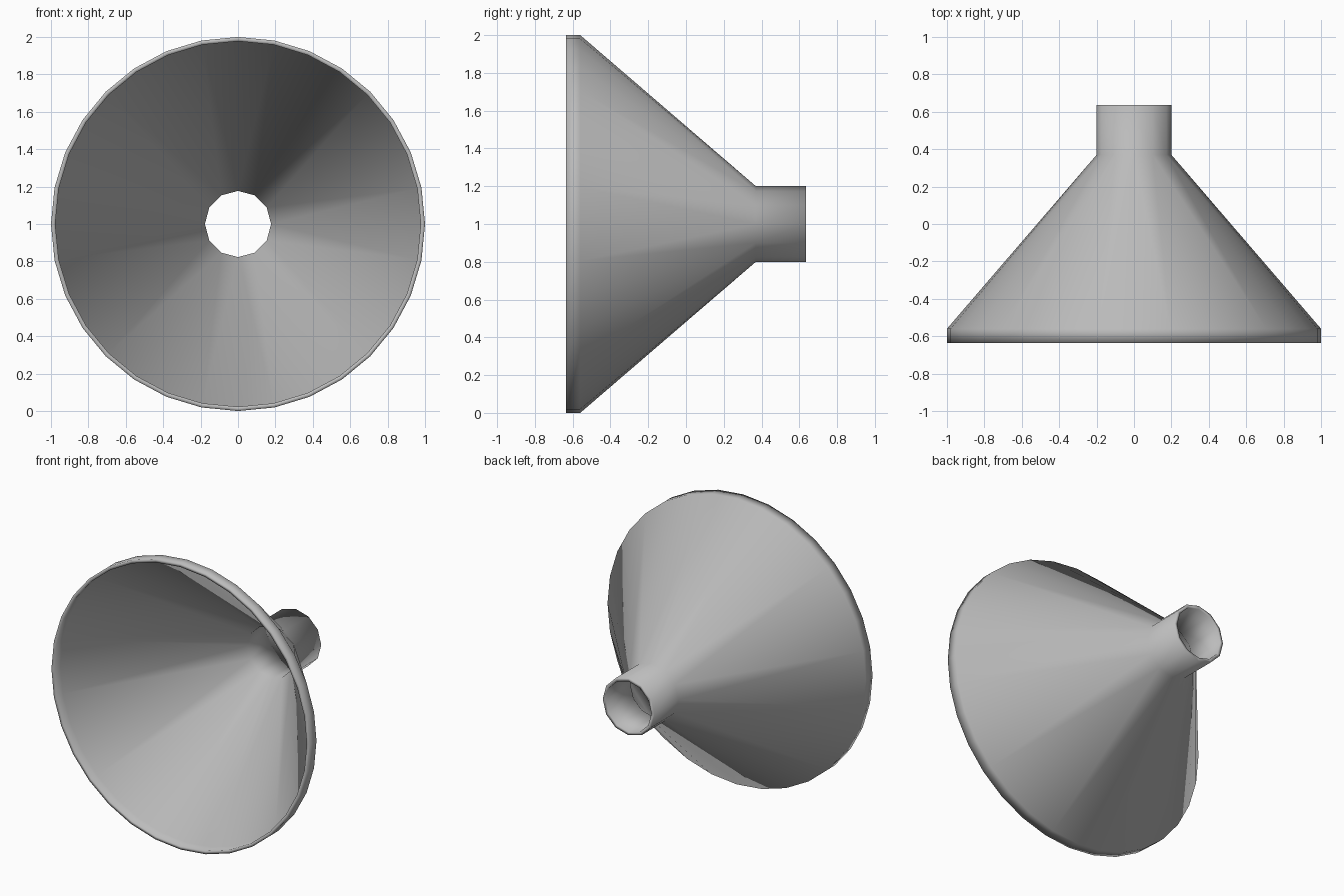
import bpy, bmesh, math

if "Cube" in bpy.data.objects:
    bpy.data.objects.remove(bpy.data.objects["Cube"])

WIDE, NARROW = 32, 12          # sides of the mouth and of the spout
# closed wall profile: (radius, y, sides), outside then inside
PROFILE = [
    (1.0, -0.635, WIDE), (1.0, -0.56, WIDE),
    (0.2, 0.37, NARROW), (0.2, 0.635, NARROW),
    (0.177, 0.635, NARROW), (0.177, 0.361, NARROW),
    (0.977, -0.569, WIDE), (0.977, -0.635, WIDE),
]


def ring(bm, r, y, n):
    return [bm.verts.new((r * math.cos(2 * math.pi * i / n), y,
                          1 + r * math.sin(2 * math.pi * i / n))) for i in range(n)]


def skin(bm, a, b):
    """Join two rings, with quads if the counts match, otherwise triangles."""
    n, m = len(a), len(b)
    if n == m:
        for i in range(n):
            bm.faces.new((a[i], a[(i + 1) % n], b[(i + 1) % n], b[i]))
        return
    i = j = 0
    while i < n or j < m:
        if j >= m or (i < n and (i + 0.5) / n <= (j + 0.5) / m):
            bm.faces.new((a[i % n], a[(i + 1) % n], b[j % m]))
            i += 1
        else:
            bm.faces.new((a[i % n], b[(j + 1) % m], b[j % m]))
            j += 1


# funnel: flared mouth, cone and spout in one thin wall, smooth all over
bm = bmesh.new()
rings = [ring(bm, *p) for p in PROFILE]
for k in range(len(rings)):
    skin(bm, rings[k], rings[(k + 1) % len(rings)])
bmesh.ops.recalc_face_normals(bm, faces=bm.faces)
for f in bm.faces:
    f.smooth = True
mesh = bpy.data.meshes.new("funnel")
bm.to_mesh(mesh)
bm.free()
funnel = bpy.data.objects.new("funnel", mesh)
bpy.context.collection.objects.link(funnel)

# dark grey finish
grey = bpy.data.materials.new("dark_grey")
grey.diffuse_color = (0.5, 0.5, 0.5, 1)
grey.use_nodes = True
grey.node_tree.nodes["Principled BSDF"].inputs["Base Color"].default_value = grey.diffuse_color
mesh.materials.append(grey)
